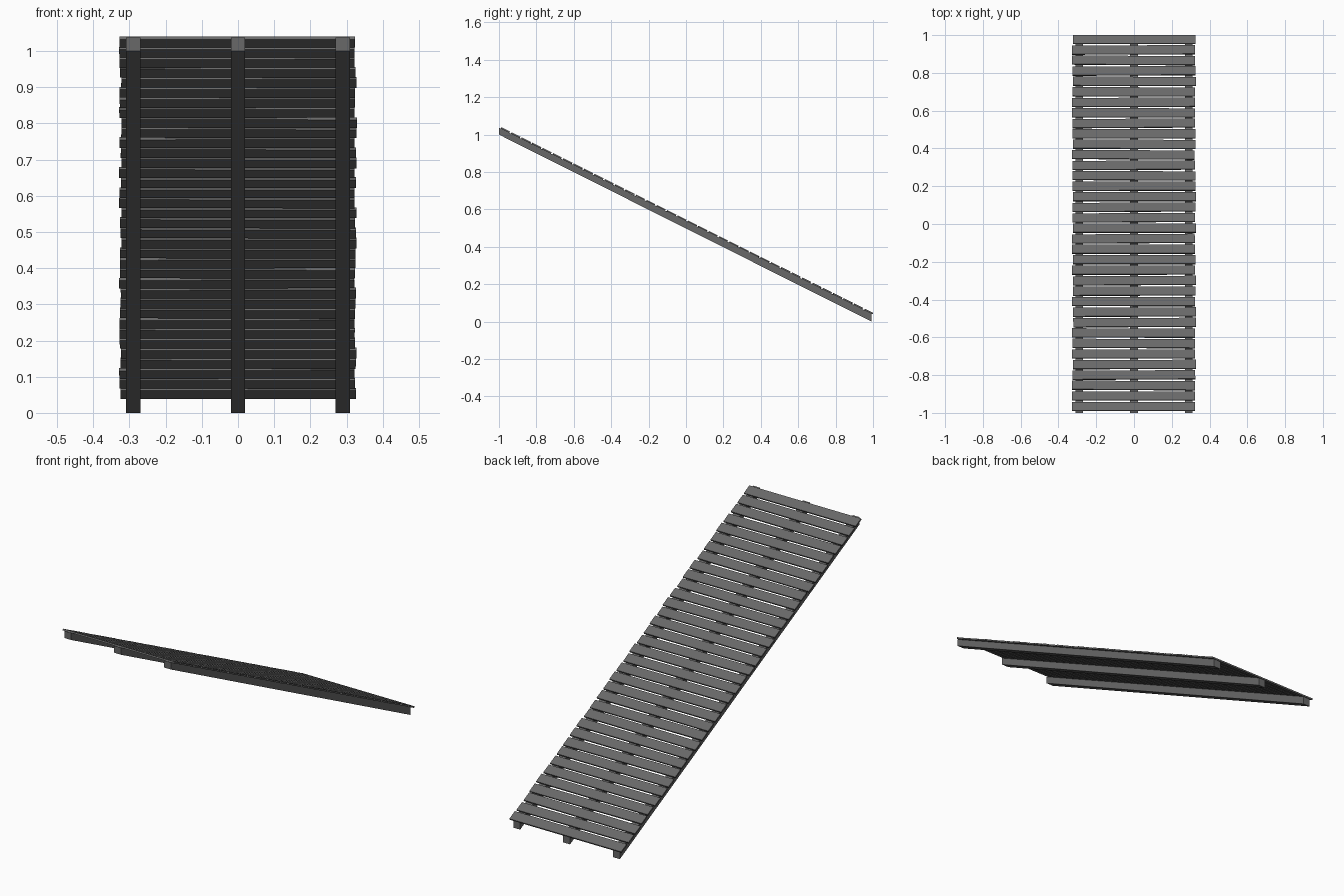
import bpy, bmesh, math, random
from mathutils import Matrix, Vector

random.seed(4)
cube = bpy.data.objects.get("Cube")
if cube:
    bpy.data.objects.remove(cube, do_unlink=True)

grey = bpy.data.materials.new("dark_grey_wood")
grey.use_nodes = True
colour = (0.14, 0.14, 0.14, 1)
grey.diffuse_color = colour
grey.node_tree.nodes["Principled BSDF"].inputs["Base Color"].default_value = colour


def add_object(name, bm):
    bmesh.ops.recalc_face_normals(bm, faces=bm.faces)
    mesh = bpy.data.meshes.new(name)
    bm.to_mesh(mesh)
    bm.free()
    mesh.materials.append(grey)
    obj = bpy.data.objects.new(name, mesh)
    bpy.context.collection.objects.link(obj)
    return obj


# Sloping beams with upright cut ends
BEAM_WIDTH = 0.04
BEAM_PROFILE = [(-1, 1.0), (-1, 1.037), (0.992, 0.042), (0.992, 0)]


def beam(name, x):
    bm = bmesh.new()
    side = bm.faces.new([bm.verts.new((x - BEAM_WIDTH / 2, y, z)) for y, z in BEAM_PROFILE])
    moved = bmesh.ops.extrude_face_region(bm, geom=[side])["geom"]
    bmesh.ops.translate(bm, vec=(BEAM_WIDTH, 0, 0),
                        verts=[v for v in moved if isinstance(v, bmesh.types.BMVert)])
    add_object(name, bm)


for name, x in (("right_beam", -0.29), ("centre_beam", 0), ("left_beam", 0.29)):
    beam(name, x)

# Cross planks laid on the slope, each slightly out of line
COUNT = 36
SIZE = Vector((0.65, 0.051, 0.008))
slope = math.atan(0.4995)
high, low = Vector((0, -0.966, 1.0245)), Vector((0, 0.977, 0.054))

for i in range(COUNT):
    end = i in (0, COUNT - 1)
    centre = high.lerp(low, i / (COUNT - 1))
    centre.x = random.uniform(-0.004, 0.004)
    yaw = 0 if end else random.uniform(-0.007, 0.007)
    bm = bmesh.new()
    bmesh.ops.create_cube(bm, size=1, matrix=Matrix.Diagonal(SIZE).to_4x4())
    plank = add_object(f"plank_{i + 1:02d}", bm)
    plank.matrix_world = (Matrix.Translation(centre) @ Matrix.Rotation(-slope, 4, "X")
                          @ Matrix.Rotation(yaw, 4, "Z"))
